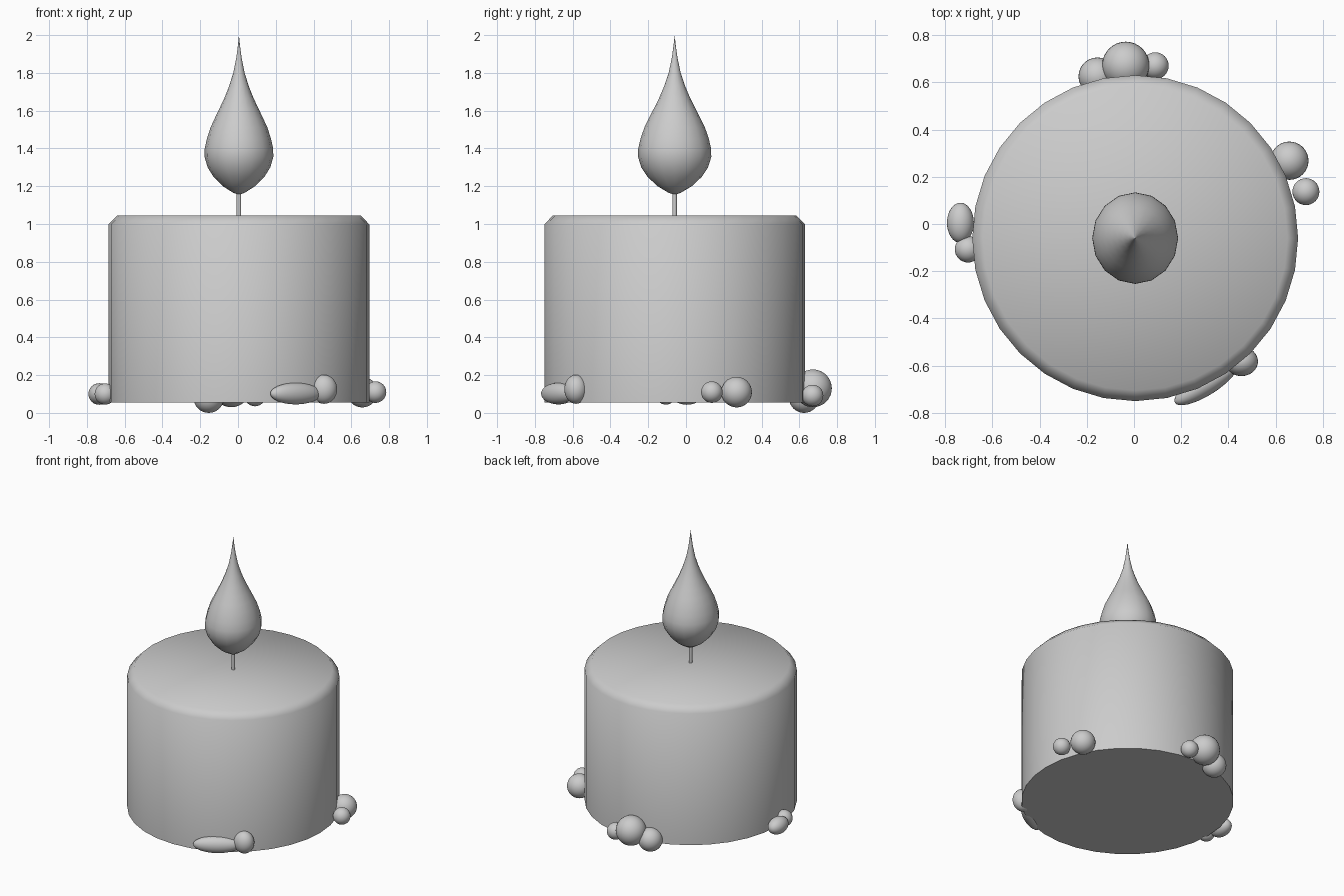
import bpy, bmesh
from math import sin, cos, pi, radians

if "Cube" in bpy.data.objects:
    bpy.data.objects.remove(bpy.data.objects["Cube"])

CX, CY = 0.005, -0.06   # candle axis


def lathe(name, profile, sides, sx=1.0, sy=1.0, angle=40):
    """Revolve (radius, z) points about the candle axis; zero radius makes a pole."""
    bm = bmesh.new()
    rings = []
    for r, z in profile:
        if r == 0:
            rings.append([bm.verts.new((0, 0, z))] * sides)
        else:
            rings.append([bm.verts.new((r * sx * cos(2 * pi * i / sides),
                                        r * sy * sin(2 * pi * i / sides), z))
                          for i in range(sides)])
    for a, b in zip(rings, rings[1:]):
        for i in range(sides):
            j = (i + 1) % sides
            bm.faces.new(dict.fromkeys((a[i], a[j], b[j], b[i])))
    bmesh.ops.recalc_face_normals(bm, faces=bm.faces)
    me = bpy.data.meshes.new(name)
    bm.to_mesh(me)
    bm.free()
    ob = bpy.data.objects.new(name, me)
    ob.location = (CX, CY, 0)
    bpy.context.collection.objects.link(ob)
    smooth(ob, angle)


def smooth(ob, angle):
    bpy.ops.object.select_all(action='DESELECT')
    ob.select_set(True)
    bpy.context.view_layer.objects.active = ob
    bpy.ops.object.shade_smooth_by_angle(angle=radians(angle))


def drip(name, loc, size, turn=0):
    """Wax blob: a stretched sphere turned about z."""
    bpy.ops.mesh.primitive_uv_sphere_add(segments=32, ring_count=16, radius=1,
                                         location=loc, rotation=(0, 0, radians(turn)))
    ob = bpy.context.object
    ob.name = name
    ob.scale = size
    smooth(ob, 60)


# Wax body with chamfered top edge
lathe("candle_body", [(0, 0.055), (0.69, 0.055), (0.69, 0.998),
                      (0.645, 1.045), (0, 1.045)], 32, angle=50)

# Wick
lathe("wick", [(0, 1.0), (0.012, 1.0), (0.012, 1.2), (0, 1.2)], 12)

# Teardrop flame
lathe("flame", [(0, 1.155), (0.03, 1.165), (0.085, 1.2), (0.135, 1.25), (0.166, 1.3),
                (0.182, 1.355), (0.181, 1.4), (0.17, 1.45), (0.151, 1.51), (0.128, 1.56),
                (0.104, 1.61), (0.078, 1.665), (0.052, 1.73), (0.03, 1.8),
                (0.014, 1.88), (0.005, 1.95), (0, 2.0)], 16, sy=1.065, angle=80)

# Melted wax drips around the foot
drips = [
    ("drip_back_large", (-0.035, 0.672, 0.13), (0.1, 0.1, 0.1), 0),
    ("drip_back_left", (-0.155, 0.625, 0.08), (0.08, 0.08, 0.08), 0),
    ("drip_back_right", (0.09, 0.67, 0.092), (0.057, 0.057, 0.057), 0),
    ("drip_right_large", (0.658, 0.268, 0.11), (0.081, 0.081, 0.081), 0),
    ("drip_right_small", (0.728, 0.137, 0.11), (0.057, 0.057, 0.057), 0),
    ("drip_left_long", (-0.735, 0.005, 0.1), (0.057, 0.085, 0.057), 0),
    ("drip_left_small", (-0.703, -0.107, 0.1), (0.056, 0.056, 0.056), 0),
    ("drip_front_long", (0.305, -0.675, 0.102), (0.155, 0.05, 0.057), 32),
    ("drip_front_round", (0.455, -0.582, 0.125), (0.07, 0.062, 0.077), 0),
]
for d in drips:
    drip(*d)
